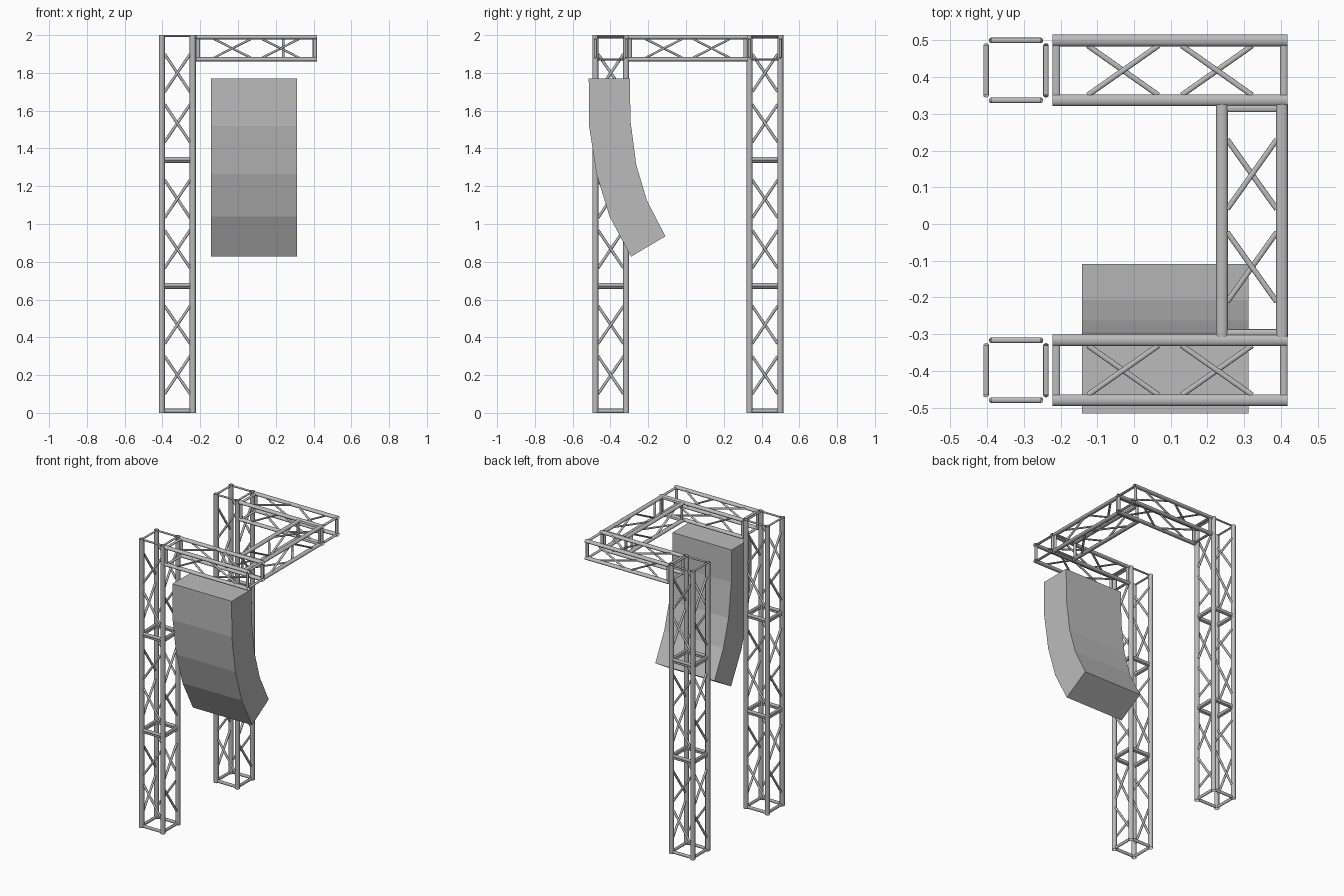
import bpy, bmesh
from math import pi
from mathutils import Matrix, Vector

cube = bpy.data.objects.get("Cube")
if cube:
    bpy.data.objects.remove(cube, do_unlink=True)

LENGTH = 2 / 3        # one truss section
HALF = 0.0815         # chord centre from section axis
CHORD = 0.016         # chord radius
BRACE = 0.0075        # brace radius

grey = bpy.data.materials.new("plain grey")
grey.use_nodes = True
grey.diffuse_color = (0.5, 0.5, 0.5, 1)
grey.node_tree.nodes["Principled BSDF"].inputs["Base Color"].default_value = (0.5, 0.5, 0.5, 1)


def tube(bm, a, b, radius, stretch=1.0, sides=12):
    """Open tube from a to b; stretch widens it along the section axis."""
    a, b = Vector(a), Vector(b)
    turn = (b - a).to_track_quat('Z', 'Y').to_matrix().to_4x4()
    fit = Matrix.Translation((a + b) / 2) @ Matrix.Diagonal((1, 1, stretch, 1)) @ turn
    bmesh.ops.create_cone(bm, cap_ends=False, segments=sides, radius1=radius,
                          radius2=radius, depth=(b - a).length, matrix=fit)


def section_mesh(name, top_rung):
    """Square truss section standing on its axis, centred on its middle."""
    bm = bmesh.new()
    end, inner = LENGTH / 2, HALF - CHORD + 0.002
    for quarter in range(4):
        side = bmesh.new()
        # Corner chord
        tube(side, (HALF, -HALF, -end), (HALF, -HALF, end), CHORD)
        # End rungs
        for z, height in ((-end + 0.011, 0.022), (end - top_rung / 2, top_rung)):
            z_off = Vector((0, 0, z))
            start = len(side.verts)
            tube(side, (-inner, -HALF, 0), (inner, -HALF, 0), BRACE, height / (2 * BRACE))
            side.verts.ensure_lookup_table()
            bmesh.ops.translate(side, verts=side.verts[start:], vec=z_off)
        # Zigzag diagonals
        for s in (-1, 1):
            tube(side, (-inner, -HALF, s * 0.033), (inner, -HALF, s * 0.233), BRACE)
        side.transform(Matrix.Rotation(quarter * pi / 2, 4, 'Z'))
        part = bpy.data.meshes.new("part")
        side.to_mesh(part)
        side.free()
        bm.from_mesh(part)
        bpy.data.meshes.remove(part)
    for face in bm.faces:
        face.smooth = True
    mesh = bpy.data.meshes.new(name)
    bm.to_mesh(mesh)
    bm.free()
    mesh.materials.append(grey)
    return mesh


def place(name, mesh, location, rotation=(0, 0, 0), scale=(1, 1, 1)):
    obj = bpy.data.objects.new(name, mesh)
    obj.location, obj.rotation_euler, obj.scale = location, rotation, scale
    bpy.context.collection.objects.link(obj)
    return obj


tower_mesh = section_mesh("tower_section", 0.011)
beam_mesh = section_mesh("beam_section", 0.022)

# Towers and the arms reaching out from them
for label, y in (("front", -0.398), ("back", 0.418)):
    for i in range(3):
        place(f"{label}_tower_section_{i + 1}", tower_mesh, (-0.321, y, LENGTH * (i + 0.5)))
    place(f"{label}_arm", beam_mesh, (0.098, y, 1.93), (0, pi / 2, 0), (0.72, 1, 0.96))

# Beam joining the arms
place("cross_beam", beam_mesh, (0.321, 0.009, 1.93), (-pi / 2, 0, 0), (1, 0.72, 0.948))

# Curved hanging speaker stack: front and back edge points (y, z) at each joint
front = [(-0.515, 1.77), (-0.513, 1.52), (-0.474, 1.265), (-0.405, 1.04), (-0.291, 0.827)]
back = [(-0.297, 1.77), (-0.294, 1.545), (-0.263, 1.312), (-0.207, 1.125), (-0.109, 0.935)]
bm = bmesh.new()
rings = []
for (fy, fz), (by, bz) in zip(front, back):
    rings.append([bm.verts.new(p) for p in (
        (-0.142, fy, fz), (0.312, fy, fz), (0.312, by, bz), (-0.142, by, bz))])
for upper, lower in zip(rings, rings[1:]):
    for i in range(4):
        j = (i + 1) % 4
        bm.faces.new((upper[i], lower[i], lower[j], upper[j]))
bm.faces.new(rings[0])
bm.faces.new(rings[-1][::-1])
bmesh.ops.recalc_face_normals(bm, faces=bm.faces)
stack = bpy.data.meshes.new("speaker_stack")
bm.to_mesh(stack)
bm.free()
stack.materials.append(grey)
place("speaker_stack", stack, (0, 0, 0))
